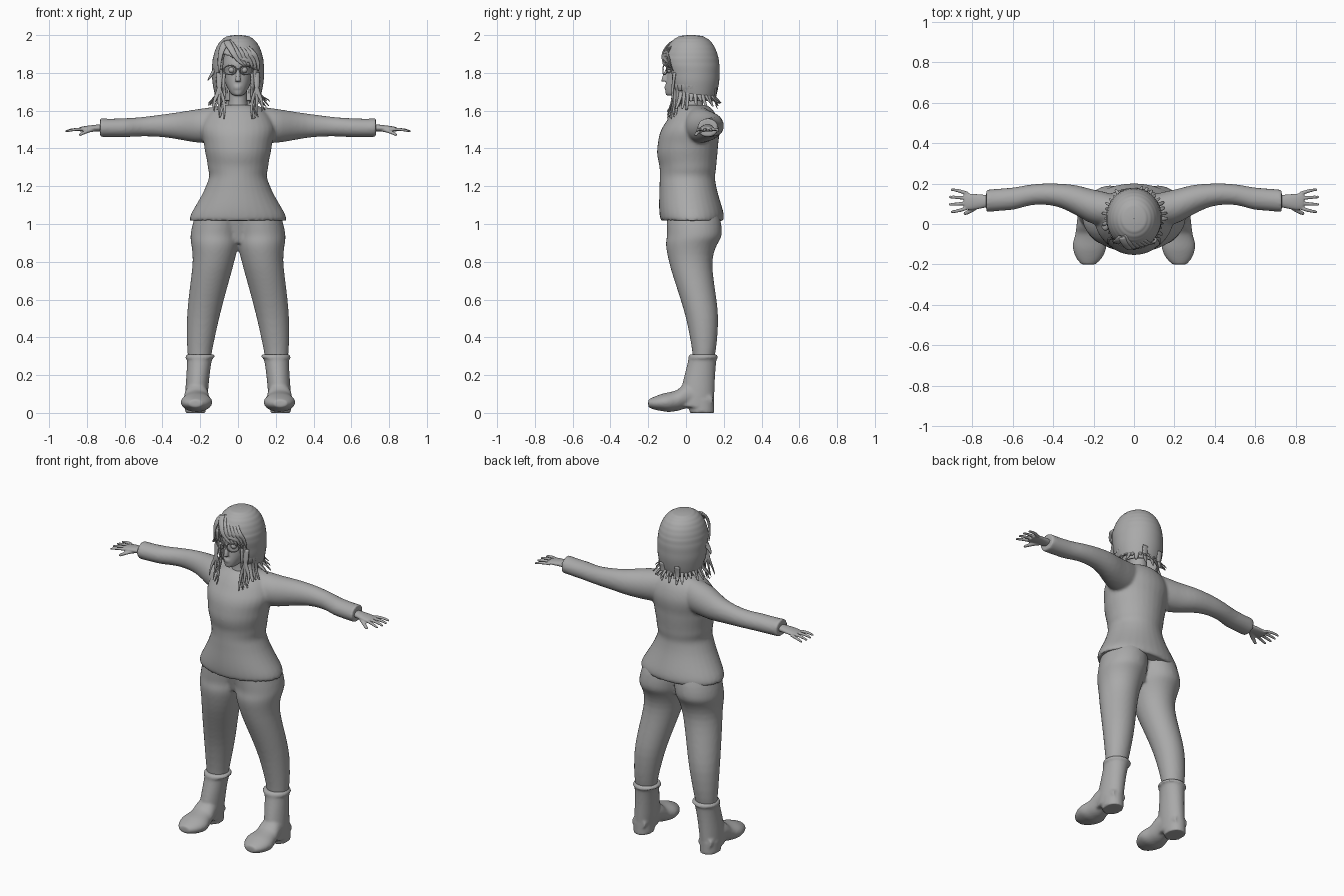
import bpy, bmesh, math, random
from mathutils import Vector

random.seed(4)
if "Cube" in bpy.data.objects:
    bpy.data.objects.remove(bpy.data.objects["Cube"])

colour = (.4, .4, .4, 1)
grey = bpy.data.materials.new("plain grey")
grey.use_nodes = True
grey.diffuse_color = colour
grey.node_tree.nodes["Principled BSDF"].inputs["Base Color"].default_value = colour
X_AXIS, Y_AXIS, Z_AXIS = range(3)
FORWARD, UP, SIDEWAYS = Vector((0, -1, 0)), Vector((0, 0, 1)), Vector((1, 0, 0))
SIDES = {"left": 1, "right": -1}


def smooth_path(rows, steps):
    """Pass a smooth curve through rows of numbers."""
    rows = [Vector(row) for row in rows]
    rows = [rows[0]] + rows + [rows[-1]]
    path = []
    for before, start, end, after in zip(rows, rows[1:], rows[2:], rows[3:]):
        for step in range(steps):
            t = step / steps
            ease = t * t * (3 - 2 * t)
            leave = start + (end - before) / 2 * t
            arrive = end - (after - start) / 2 * (1 - t)
            path.append(leave.lerp(arrive, ease))
    return path + [rows[-1]]


def circle(count):
    """Cosine and sine pairs around a full turn."""
    angles = [math.tau * i / count for i in range(count)]
    return [(math.cos(angle), math.sin(angle)) for angle in angles]


def skin(bm, loops, capped=True):
    """Bridge rings of points with quads."""
    rings = [[bm.verts.new(point) for point in loop] for loop in loops]
    for low, high in zip(rings, rings[1:]):
        for i in range(len(low)):
            bm.faces.new((low[i - 1], low[i], high[i], high[i - 1]))
    if capped:
        bm.faces.new(rings[0])
        bm.faces.new(rings[-1])


def loft(bm, rings, axis=Z_AXIS, flip=1, count=32, steps=6, capped=True):
    """Each ring: position on the axis, then low and high bounds across it.
    A ring of four numbers gives one half width, mirrored about the middle."""
    across, along = [a for a in range(3) if a != axis]
    rings = [(r[0], -r[1], *r[1:]) if len(r) == 4 else r for r in rings]
    loops = []
    for position, low, high, near, far in smooth_path(rings, steps):
        loop = []
        for cos, sin in circle(count):
            point = Vector()
            point[axis] = position
            point[across] = (low + high + (high - low) * cos) / 2
            point[along] = (near + far + (far - near) * sin) / 2
            point.x *= flip
            loop.append(point)
        loops.append(loop)
    skin(bm, loops, capped)


def strand(bm, points, width, thick, out, tip=.15, flip=1):
    """Tapered flattened tube, thin in the direction called out."""
    path = smooth_path(points, 4)
    last = len(path) - 1
    loops = []
    for i, point in enumerate(path):
        tangent = (path[min(i + 1, last)] - path[max(i - 1, 0)]).normalized()
        side = tangent.cross(out).normalized()
        normal = side.cross(tangent)
        size = 1 - (1 - tip) * (i / last) ** 2
        loop = [point + (side * width * cos + normal * thick * sin) * size for cos, sin in circle(10)]
        loops.append([Vector((p.x * flip, p.y, p.z)) for p in loop])
    skin(bm, loops)


def finish(name, bm, voxel=0, solid=0):
    """Turn the parts into one smooth object, fused by voxels or thickened."""
    bmesh.ops.recalc_face_normals(bm, faces=bm.faces)
    mesh = bpy.data.meshes.new(name)
    bm.to_mesh(mesh)
    bm.free()
    mesh.materials.append(grey)
    mesh.shade_smooth()
    part = bpy.data.objects.new(name, mesh)
    bpy.context.collection.objects.link(part)
    if voxel:
        fuse = part.modifiers.new("fuse", 'REMESH')
        fuse.mode, fuse.voxel_size, fuse.use_smooth_shade = 'VOXEL', voxel, True
        soften = part.modifiers.new("soften", 'SMOOTH')
        soften.factor, soften.iterations = .5, 5
    if solid:
        shell = part.modifiers.new("thickness", 'SOLIDIFY')
        shell.thickness, shell.offset = solid, -1


# Sweater: torso with flared hem, and both sleeves
bm = bmesh.new()
loft(bm, [(1.02, .24, -.12, .18), (1.05, .25, -.14, .2), (1.2, .17, -.14, .16), (1.3, .16, -.14, .16),
          (1.42, .18, -.15, .17), (1.55, .18, -.1, .17), (1.63, .08, -.03, .11)])
for flip in SIDES.values():
    loft(bm, [(.05, 0, .13, 1.44, 1.63), (.2, 0, .17, 1.43, 1.61), (.4, .09, .2, 1.46, 1.58),
              (.6, .07, .18, 1.46, 1.56), (.73, .06, .17, 1.46, 1.56)], axis=X_AXIS, flip=flip)
finish("sweater", bm, voxel=.009)

# Trousers: pelvis and two legs
bm = bmesh.new()
loft(bm, [(.9, .1, -.05, .1), (1.1, .18, -.1, .15)])
for flip in SIDES.values():
    loft(bm, [(1.1, -.02, .2, -.1, .15), (.95, -.01, .25, -.1, .19), (.8, .02, .24, -.09, .14),
              (.5, .1, .27, 0, .17), (.25, .15, .26, .04, .14)], flip=flip)
finish("trousers", bm, voxel=.009)

for side, flip in SIDES.items():
    # Boot: shaft with rolled rim, foot, heel block
    bm = bmesh.new()
    loft(bm, [(.31, .13, .27, .02, .16), (.29, .12, .28, .01, .17), (.27, .14, .27, .01, .16),
              (.1, .16, .28, -.03, .15), (.03, .17, .28, -.03, .15)], flip=flip)
    loft(bm, [(-.2, .19, .26, .03, .07), (-.13, .14, .3, .01, .1), (-.05, .15, .29, .01, .12),
              (.03, .16, .28, .03, .16), (.14, .18, .27, .03, .1)], axis=Y_AXIS, flip=flip)
    loft(bm, [(0, .17, .28, .02, .15), (.07, .17, .28, .01, .15)], flip=flip)
    finish(side + "_boot", bm, voxel=.007)

    # Hand: palm, four spread fingers, thumb
    bm = bmesh.new()
    loft(bm, [(.7, .09, .14, 1.49, 1.53), (.8, .07, .15, 1.49, 1.52), (.84, .08, .15, 1.49, 1.51)],
         axis=X_AXIS, flip=flip)
    for spread in (-1.5, -.5, .5, 1.5):
        knuckle = Vector((.82, .115 + .022 * spread, 1.5))
        reach = .1 - .01 * abs(spread)
        middle = knuckle + Vector((reach / 2, .01 * spread, 0))
        end = knuckle + Vector((reach, .015 * spread, -.01))
        strand(bm, [knuckle, middle, end], .01, .009, UP, tip=.6, flip=flip)
    strand(bm, [(.76, .1, 1.5), (.8, .07, 1.49), (.84, .05, 1.47)], .013, .011, UP, tip=.6, flip=flip)
    finish(side + "_hand", bm, voxel=.004)

# Head: skull, neck, nose, lips
bm = bmesh.new()
loft(bm, [(1.68, .02, -.1, -.03), (1.71, .05, -.11, .05), (1.8, .08, -.1, .13),
          (1.87, .08, -.1, .14), (1.96, .04, -.03, .08)])
loft(bm, [(1.58, .07, -.04, .11), (1.64, .05, -.02, .09), (1.74, .05, -.02, .09)])
strand(bm, [(0, -.115, 1.755), (0, -.112, 1.78), (0, -.1, 1.82)], .015, .016, FORWARD, tip=.4)
for height in (1.718, 1.728):
    strand(bm, [(-.02, -.1, height), (0, -.11, height), (.02, -.1, height)], .005, .006, FORWARD, tip=.4)
finish("head", bm, voxel=.005)

# Eyes, and spectacles with round rims, temples and bridge
eyes, bm = bmesh.new(), bmesh.new()
for flip in SIDES.values():
    eye = bmesh.ops.create_uvsphere(eyes, u_segments=16, v_segments=10, radius=.016)
    bmesh.ops.translate(eyes, verts=eye["verts"], vec=(.034 * flip, -.09, 1.815))
    rim = []
    for cos, sin in circle(24):
        x = .042 + .033 * cos
        rim.append((x, 4 * x * x - .122, 1.815 + .024 * sin))
    strand(bm, rim + rim[:1], .003, .003, FORWARD, tip=1, flip=flip)
    strand(bm, [(.074, -.1, 1.82), (.09, -.06, 1.82), (.09, .03, 1.82)], .004, .003, SIDEWAYS, tip=1, flip=flip)
strand(bm, [(-.01, -.12, 1.82), (.01, -.12, 1.82)], .003, .003, FORWARD, tip=1)
finish("eyes", eyes)
finish("spectacles", bm)

# Hair shell: domed cap, cut open around the face below a slanting fringe
bm = bmesh.new()
dome = []
for i in range(8):
    angle = math.pi / 2 * (1 - i / 8)
    spread = math.cos(angle) ** .7
    dome.append((1.82 + .18 * math.sin(angle), .137 * spread, .027 - .15 * spread, .027 + .15 * spread))
loft(bm, dome + [(1.8, .137, -.11, .177), (1.72, .13, -.09, .17), (1.65, .11, -.05, .15)], count=72, capped=False)
opening = []
for face in bm.faces:
    x, y, z = face.calc_center_median()
    if y < 0 and abs(x) < .09 + max(0, 1.72 - z) and z < 1.875 - .35 * x:
        opening.append(face)
bmesh.ops.delete(bm, geom=opening, context='FACES')
finish("hair_shell", bm, solid=.014)

# Hair locks: flicked ends all around, lower towards the front
bm = bmesh.new()
for i in range(30):
    angle = math.radians(-52 + 284 * i / 29)
    out = Vector((math.cos(angle), math.sin(angle), 0))
    flare = random.uniform(0, .025) + .012 * abs(out.x)
    end = random.uniform(1.62, 1.66) + .075 * min(0, out.y)
    profile = ((.124, 1.8), (.127, 1.73), (.118, 1.69), (.12 + flare, end + .012), (.133 + flare, end))
    points = [out * radius + Vector((0, .035, z)) for radius, z in profile]
    strand(bm, points, random.uniform(.012, .018), .006, out + UP * .3)

# Long locks beside the face and down the nape
for flip in SIDES.values():
    for i in range(3):
        x, z = .075 + .025 * i, 1.555 + .02 * i
        strand(bm, [(.1, -.06, 1.8), (.1, -.07, 1.72), (x, -.075, 1.65), (x, -.1, z)],
               .014, .007, FORWARD + SIDEWAYS * .4, flip=flip)
for x in (-.05, 0, .05):
    strand(bm, [(x, .16, 1.72), (x, .155, 1.66), (x, .166, 1.61)], .02, .006, FORWARD)

# Fringe swept from the parting, and one loose tuft
for i in range(6):
    strand(bm, [(.01 * i - .06, .01 * i - .065, 1.968), (.018 * i - .035, .005 * i - .112, 1.925),
                (.02 * i, .007 * i - .122, 1.87), (.035 + .014 * i, .009 * i - .112, 1.84 - .006 * i)],
           .018, .006, FORWARD + UP * .4)
strand(bm, [(-.06, -.065, 1.96), (-.09, -.09, 1.91), (-.1, -.08, 1.8)], .02, .007, FORWARD - SIDEWAYS * .5)
strand(bm, [(-.12, 0, 1.82), (-.14, -.02, 1.79), (-.16, -.01, 1.76)], .018, .01, SIDEWAYS)
finish("hair_locks", bm)
